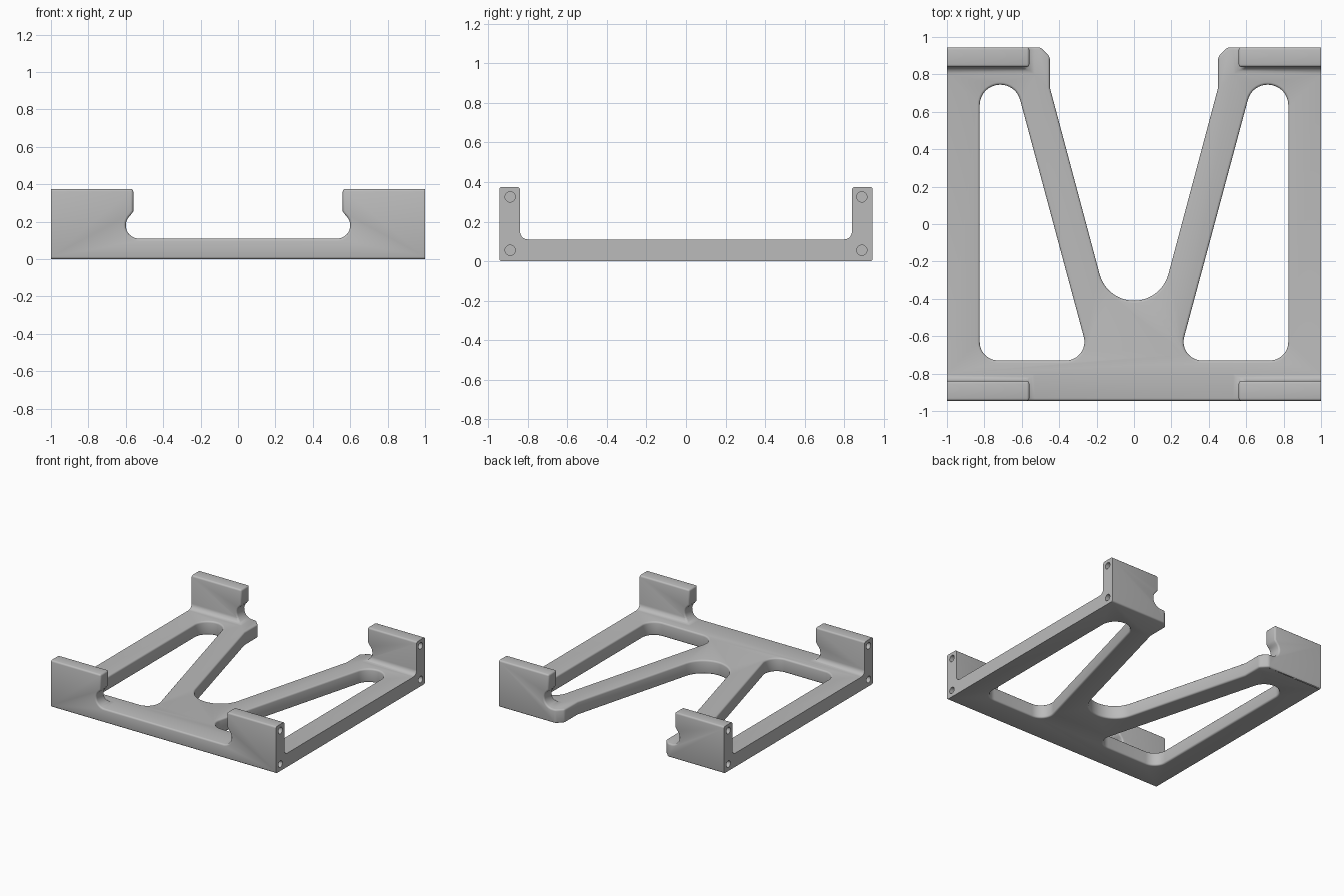
import bpy, bmesh
from math import cos, sin, radians, pi
from mathutils import Vector

default = bpy.data.objects.get("Cube")
if default:
    bpy.data.objects.remove(default)

grey = bpy.data.materials.new("satin_grey")
grey.use_nodes = True
colour = (0.5, 0.5, 0.5, 1)
grey.diffuse_color = colour
grey.node_tree.nodes["Principled BSDF"].inputs["Base Color"].default_value = colour


def arc(cx, cy, r, start, end, steps=12):
    angles = [radians(start + (end - start) * i / steps) for i in range(steps + 1)]
    return [(cx + r * cos(a), cy + r * sin(a)) for a in angles]


def mirrored(points):
    """Close a half profile with its reflection in the first axis."""
    return points + [(-u, v) for u, v in reversed(points)]


def prism(name, profile, axis, low, high):
    """Extrude a 2D profile along axis x (y,z), y (x,z) or z (x,y)."""
    place = {"x": lambda u, v, w: (w, u, v),
             "y": lambda u, v, w: (u, w, v),
             "z": lambda u, v, w: (u, v, w)}[axis]
    bm = bmesh.new()
    face = bm.faces.new([bm.verts.new(place(u, v, low)) for u, v in profile])
    moved = bmesh.ops.extrude_face_region(bm, geom=[face])["geom"]
    bmesh.ops.translate(bm, vec=Vector(place(0, 0, high - low)),
                        verts=[g for g in moved if isinstance(g, bmesh.types.BMVert)])
    bmesh.ops.recalc_face_normals(bm, faces=bm.faces)
    mesh = bpy.data.meshes.new(name)
    bm.to_mesh(mesh)
    bm.free()
    mesh.materials.append(grey)
    obj = bpy.data.objects.new(name, mesh)
    bpy.context.collection.objects.link(obj)
    return obj


def combine(target, cutter, operation="DIFFERENCE"):
    mod = target.modifiers.new(cutter.name, "BOOLEAN")
    mod.object, mod.operation, mod.solver = cutter, operation, "EXACT"
    cutter.hide_render = True
    cutters.append(cutter)


cutters = []
DEPTH, HEIGHT, FLOOR = 0.945, 0.375, 0.11

# U-shaped body, overlong so that its trimmed ends stay crisp
body = prism("bracket_frame", mirrored(
    [(DEPTH, 0), (DEPTH, HEIGHT), (0.84, HEIGHT)]
    + arc(0.80, FLOOR + 0.04, 0.04, 0, -90, 8)), "x", -1.2, 1.2)

# Opening between the end tabs, with a round relief under each tab
combine(body, prism("tab_gap_cutter", mirrored(
    [(0.56, 0.6), (0.56, 0.255)] + arc(0.53, FLOOR + 0.07, 0.07, 50, -90)),
    "y", -1.2, 1.2))

# Open V between the diagonal arms
combine(body, prism("v_notch_cutter", mirrored(
    [(0.555, 1.0), (0.45, 0.895), (0.45, 0.73)] + arc(0, -0.22, 0.19, -15, -88, 12)),
    "z", -0.2, 0.6))

# Rounded triangular windows
window = (arc(0.715, 0.635, 0.11, 0, 165, 20) + arc(0.365, -0.63, 0.1, 165, 270)
          + arc(0.725, -0.63, 0.1, -90, 0))
for side, name in ((1, "left"), (-1, "right")):
    combine(body, prism(name + "_window_cutter", [(side * u, v) for u, v in window],
                        "z", -0.2, 0.6))

# Merge flat faces, then round the edges
clean = body.modifiers.new("merge_flats", "DECIMATE")
clean.decimate_type, clean.angle_limit = "DISSOLVE", radians(0.5)
bevel = body.modifiers.new("soft_edges", "BEVEL")
bevel.width, bevel.segments = 0.013, 3
bevel.limit_method, bevel.angle_limit = "ANGLE", radians(40)
bevel.use_clamp_overlap = False

# Trim to length and drill the end holes
combine(body, prism("length_trim", [(-2, -1), (2, -1), (2, 1), (-2, 1)], "x", -1, 1),
        "INTERSECT")
for side in (-1, 1):
    for y in (-0.89, 0.89):
        for z in (0.055, 0.325):
            ends = sorted((side * 0.8, side * 1.1))
            combine(body, prism("screw_hole_cutter", arc(y, z, 0.026, 0, 345, 23),
                                "x", *ends))

# Apply the stack and remove the cutters
bpy.context.view_layer.objects.active = body
body.select_set(True)
for mod in list(body.modifiers):
    bpy.ops.object.modifier_apply(modifier=mod.name)
for cutter in cutters:
    bpy.data.objects.remove(cutter)
bpy.ops.object.shade_smooth_by_angle(angle=radians(35))
